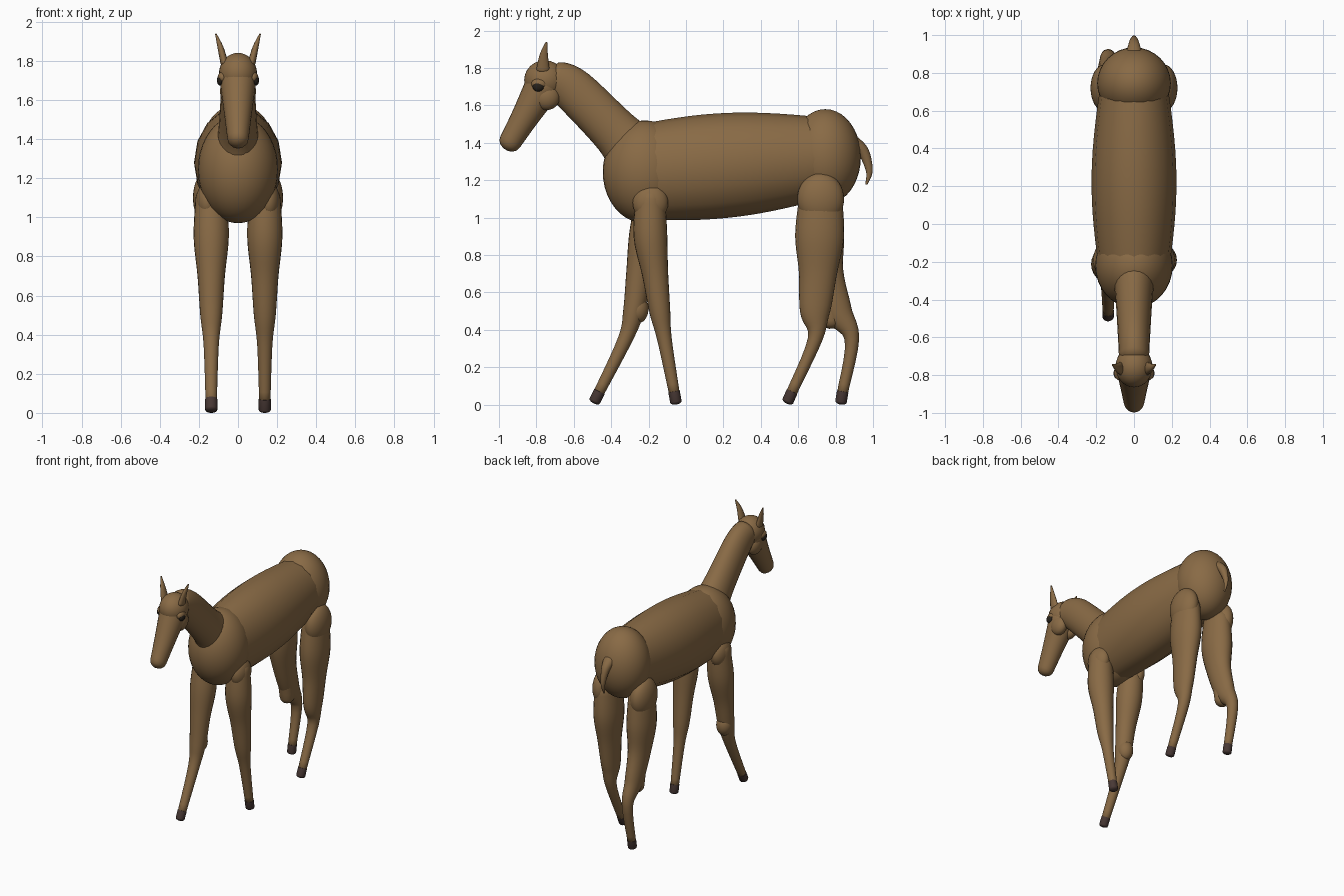
import bpy, bmesh, math
from mathutils import Vector

if "Cube" in bpy.data.objects:
    bpy.data.objects.remove(bpy.data.objects["Cube"])


def material(name, red, green, blue):
    mat = bpy.data.materials.new(name)
    mat.use_nodes = True
    mat.diffuse_color = (red, green, blue, 1)
    shader = mat.node_tree.nodes["Principled BSDF"]
    shader.inputs["Base Color"].default_value = mat.diffuse_color
    shader.inputs["Roughness"].default_value = 0.8
    return mat


COAT = material("brown coat", 0.25, 0.145, 0.06)
HOOF = material("dark hoof", 0.065, 0.04, 0.035)
EYE = material("black eye", 0.02, 0.015, 0.01)
SIDES = (("left", 1), ("right", -1))


def finish(bm, name, mat):
    bmesh.ops.recalc_face_normals(bm, faces=bm.faces)
    mesh = bpy.data.meshes.new(name)
    bm.to_mesh(mesh)
    bm.free()
    mesh.materials.append(mat)
    part = bpy.data.objects.new(name, mesh)
    bpy.context.collection.objects.link(part)
    bpy.ops.object.select_all(action="DESELECT")
    bpy.context.view_layer.objects.active = part
    part.select_set(True)
    bpy.ops.object.shade_smooth_by_angle(angle=math.radians(60))


def spline(before, start, end, after, t):
    """Smooth curve from start to end, guided by the neighbouring values."""
    leave, arrive = (end - before) / 2, (after - start) / 2
    bend = 3 * (end - start) - 2 * leave - arrive
    twist = 2 * (start - end) + leave + arrive
    return start + t * (leave + t * (bend + t * twist))


def ellipse_loop(bm, centre, tangent, depth, width, sides):
    across = Vector((1, 0, 0))
    across = (across - tangent * across.dot(tangent)).normalized()
    upright = tangent.cross(across)
    angles = [math.tau * k / sides for k in range(sides)]
    return [bm.verts.new(centre + upright * depth * math.cos(a) + across * width * math.sin(a))
            for a in angles]


def rounded_end(ring, direction, length):
    centre, tangent, depth, width = ring
    reach = tangent * direction * length * min(depth, width)
    angles = [math.radians(a) for a in (25, 50, 75)]
    return [(centre + reach * math.sin(a), tangent, depth * math.cos(a), width * math.cos(a))
            for a in angles]


def tube(name, stations, mat=COAT, sides=24, steps=5, start=0.6, end=0.6):
    """Skin ellipses along a path; a station is x, y, z, depth radius, width radius."""
    padded = [stations[0], *stations, stations[-1]]
    rows = []
    for group in zip(padded, padded[1:], padded[2:], padded[3:]):
        for s in range(steps):
            rows.append([spline(*values, s / steps) for values in zip(*group)])
    rows.append(stations[-1])
    points = [Vector(row[:3]) for row in rows]
    ahead = points[1:] + points[-1:]
    behind = points[:1] + points[:-1]
    rings = [(p, (a - b).normalized(), row[3], row[4])
             for p, a, b, row in zip(points, ahead, behind, rows)]
    first = rounded_end(rings[0], -1, start)
    last = rounded_end(rings[-1], 1, end)
    bm = bmesh.new()
    loops = [ellipse_loop(bm, *ring, sides) for ring in first[::-1] + rings + last]
    for low, high in zip(loops, loops[1:]):
        for k in range(sides):
            bm.faces.new((low[k - 1], low[k], high[k], high[k - 1]))
    bm.faces.new(loops[0])
    bm.faces.new(loops[-1])
    finish(bm, name, mat)


def ball(name, centre, radii, mat=COAT):
    bm = bmesh.new()
    bmesh.ops.create_uvsphere(bm, u_segments=32, v_segments=20, radius=1)
    bmesh.ops.scale(bm, vec=radii, verts=bm.verts)
    bmesh.ops.translate(bm, vec=centre, verts=bm.verts)
    finish(bm, name, mat)


# trunk: a faceted barrel swelling in the middle, between two round masses
def barrel_station(t):
    swell = 0.045 * math.sin(math.pi * t)
    return (0, t - 0.28, 1.24 + 0.08 * t, 0.25 - 0.03 * t + swell, 0.18 + swell)


tube("barrel", [barrel_station(k / 5) for k in range(6)], sides=16, steps=3)
ball("chest", (0, -0.22, 1.245), (0.205, 0.225, 0.275))
ball("rump", (0, 0.745, 1.325), (0.195, 0.19, 0.255))

# neck and head
tube("neck", [(0, -0.27, 1.34, 0.17, 0.12), (0, -0.37, 1.45, 0.13, 0.1),
              (0, -0.6, 1.68, 0.118, 0.085), (0, -0.7, 1.74, 0.1, 0.08)])
ball("skull", (0, -0.755, 1.735), (0.097, 0.11, 0.106))
tube("muzzle", [(0, -0.76, 1.71, 0.1, 0.095), (0, -0.86, 1.54, 0.074, 0.072),
                (0, -0.94, 1.405, 0.06, 0.055)], end=0.9)
for side, s in SIDES:
    ball(side + "_cheek", (s * 0.045, -0.745, 1.645), (0.047, 0.07, 0.07))
    ball(side + "_brow", (s * 0.078, -0.785, 1.715), (0.026, 0.042, 0.03))
    ball(side + "_eye", (s * 0.09, -0.79, 1.7), (0.018, 0.03, 0.026), EYE)
    tube(side + "_ear", [(s * 0.07, -0.765, 1.79, 0.036, 0.02),
                         (s * 0.09, -0.76, 1.87, 0.022, 0.015),
                         (s * 0.113, -0.746, 1.937, 0.005, 0.004)], sides=12)

# tail
tube("tail", [(0, 0.9, 1.4, 0.035, 0.045), (0, 0.95, 1.35, 0.03, 0.03),
              (0, 0.98, 1.25, 0.018, 0.015), (0, 0.965, 1.18, 0.006, 0.006)], sides=12)

# legs share joint heights and widths; each has its own stride
HEIGHTS = (1.1, 0.9, 0.7, 0.5, 0.35, 0.07)
WIDTHS = (0.08, 0.09, 0.07, 0.056, 0.039, 0.029)
LEG_X = 0.137


def leg(name, s, upper_depth, stride):
    stations = []
    for y, z, width in zip(stride, HEIGHTS, WIDTHS):
        stretch = upper_depth if z > 0.4 else 1
        stations.append((s * LEG_X, y, z, width * stretch, width))
    tube(name, stations, start=0.8, end=0.2)
    above, ankle = (Vector(station[:3]) for station in stations[-2:])
    toe = ankle + (ankle - above).normalized() * 0.055
    radius = WIDTHS[-1] + 0.002
    tube(name + "_hoof", [(*ankle, radius, radius), (*toe, radius, radius)],
         HOOF, steps=1, start=0.05, end=0.5)


leg("left_front_leg", 1, 1, (-0.19, -0.19, -0.165, -0.14, -0.115, -0.064))
leg("right_front_leg", -1, 1, (-0.19, -0.215, -0.25, -0.28, -0.325, -0.463))
leg("left_hind_leg", 1, 1.45, (0.72, 0.714, 0.705, 0.69, 0.69, 0.567))
leg("right_hind_leg", -1, 1.4, (0.72, 0.72, 0.745, 0.81, 0.887, 0.838))

# bulging joints of the lifted right legs
ball("right_knee", (-LEG_X, -0.258, 0.51), (0.055, 0.057, 0.075))
tube("right_calf", [(-LEG_X, 0.755, 0.7, 0.075, 0.06),
                    (-LEG_X, 0.775, 0.45, 0.05, 0.05)], end=0.9)

# shoulder and hip muscles
for side, s in SIDES:
    ball(side + "_shoulder", (s * 0.155, -0.19, 1.08), (0.06, 0.095, 0.1))
    ball(side + "_hip", (s * 0.155, 0.72, 1.1), (0.075, 0.125, 0.14))
